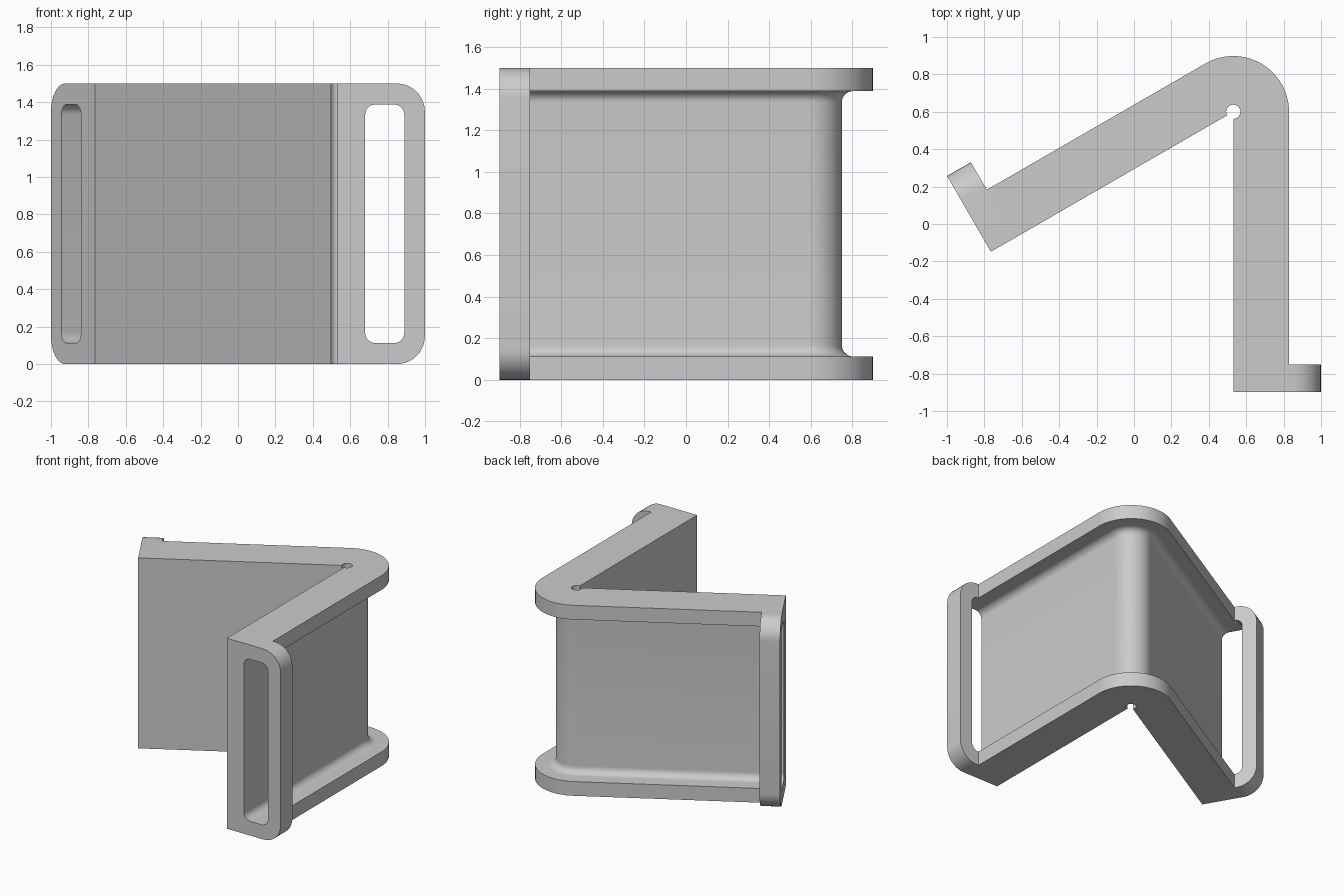
import bpy, bmesh
from math import sin, cos, radians, pi
from mathutils import Vector

cube = bpy.data.objects.get("Cube")
if cube:
    bpy.data.objects.remove(cube, do_unlink=True)

HINGE = Vector((0.531, 0.6, 0))   # bend centre
H = 1.5                           # height
R = 0.298                         # flange width and outer bend radius
WALL = 0.149                      # wall thickness
RIM = 0.112                       # flange thickness
FILLET = 0.055
HOLE = 0.038                      # relief hole at the bend
LENGTH, LOOP = 1.497, 0.147       # arm length, strap loop thickness
REACH = 0.468                     # how far the strap loop sticks out
BEND = radians(120)
STEPS = 32

grey = bpy.data.materials.new("Light grey")
grey.use_nodes = True
colour = (0.6, 0.6, 0.6, 1)
grey.diffuse_color = colour
grey.node_tree.nodes["Principled BSDF"].inputs["Base Color"].default_value = colour


def polar(angle):
    return Vector((cos(angle), sin(angle), 0))


def finish(bm, name):
    bmesh.ops.recalc_face_normals(bm, faces=bm.faces)
    mesh = bpy.data.meshes.new(name)
    bm.to_mesh(mesh)
    bm.free()
    mesh.materials.append(grey)
    obj = bpy.data.objects.new(name, mesh)
    bpy.context.collection.objects.link(obj)
    bpy.ops.object.select_all(action='DESELECT')
    obj.select_set(True)
    bpy.context.view_layer.objects.active = obj
    bpy.ops.object.shade_smooth_by_angle(angle=radians(30))
    return obj


def arc(cx, cz, r, start, n=10):
    """Quarter circle, counter-clockwise."""
    return [(cx + r * cos(start + pi / 2 * i / n),
             cz + r * sin(start + pi / 2 * i / n)) for i in range(n + 1)]


def channel(inner):
    """Channel section: outward distance and height."""
    lower = [(inner, 0), (R, 0), (R, RIM)]
    lower += reversed(arc(WALL + FILLET, RIM + FILLET, FILLET, pi))
    return lower + [(w, H - z) for w, z in reversed(lower)]


def bracket():
    """Channel swept along one arm, round the bend and along the other arm."""
    arm = [(LENGTH - LOOP, 0)]
    arm += [(HOLE * cos(pi / 2 * i / 8), HOLE * sin(pi / 2 * i / 8)) for i in range(9)]
    along_a, along_b = polar(-pi / 2), polar(BEND + pi / 2)
    stations = [(along_a * u, polar(0), w) for u, w in arm]
    stations += [(Vector(), polar(BEND * i / STEPS), HOLE) for i in range(1, STEPS)]
    stations += [(along_b * u, polar(BEND), w) for u, w in reversed(arm)]
    bm = bmesh.new()
    rings = [[bm.verts.new(HINGE + base + out * w + Vector((0, 0, z)))
              for w, z in channel(inner)] for base, out, inner in stations]
    n = len(rings[0])
    for a, b in zip(rings, rings[1:]):
        for i in range(n):
            j = (i + 1) % n
            bm.faces.new((a[i], a[j], b[j], b[i]))
    bm.faces.new(rings[0])
    bm.faces.new(rings[-1])
    return finish(bm, "channel_bracket")


def strap_loop(name, along, out):
    """End plate with two rounded corners and a rounded slot."""
    r, f = 0.15, FILLET
    lo, hi = RIM + f, H - RIM - f
    near, far = WALL + f, 0.358 - f
    outer = [(0, 0)] + arc(REACH - r, r, r, -pi / 2) + arc(REACH - r, H - r, r, 0) + [(0, H)]
    slot = (arc(near, lo, f, pi) + arc(far, lo, f, -pi / 2)
            + arc(far, hi, f, 0) + arc(near, hi, f, pi / 2))
    bm = bmesh.new()
    edges = []
    for loop in (outer, slot):
        vs = [bm.verts.new(HINGE + along * (LENGTH - LOOP) + out * w + Vector((0, 0, z)))
              for w, z in loop]
        edges += [bm.edges.new((vs[i - 1], vs[i])) for i in range(len(vs))]
    bmesh.ops.triangle_fill(bm, edges=edges, use_beauty=True)
    result = bmesh.ops.extrude_face_region(bm, geom=bm.faces[:], use_keep_orig=True)
    moved = [g for g in result["geom"] if isinstance(g, bmesh.types.BMVert)]
    bmesh.ops.translate(bm, verts=moved, vec=along * LOOP)
    return finish(bm, name)


bracket()
strap_loop("left_strap_loop", polar(-pi / 2), polar(0))
strap_loop("right_strap_loop", polar(BEND + pi / 2), polar(BEND))
